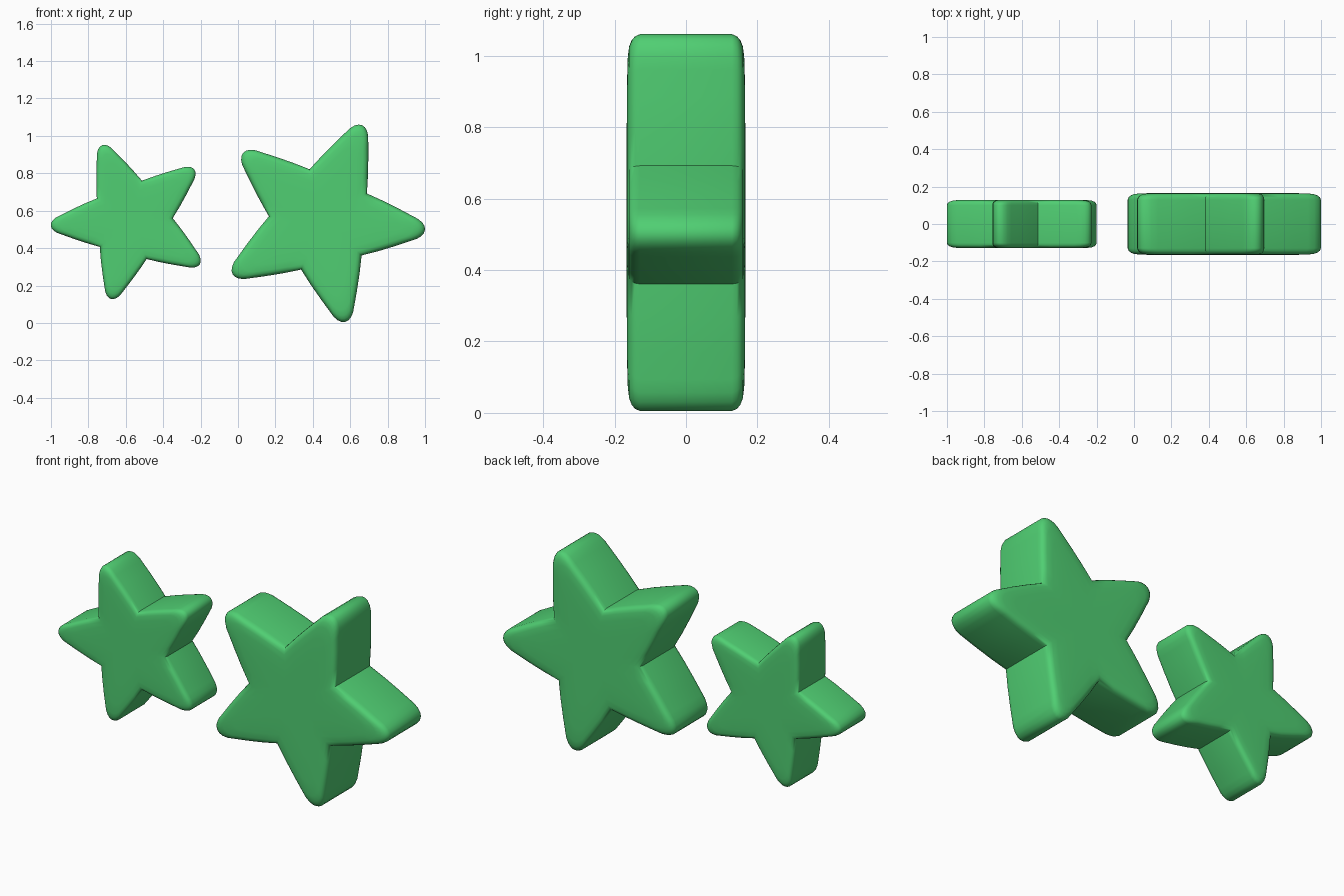
import bpy, bmesh
from math import cos, sin, radians

if "Cube" in bpy.data.objects:
    bpy.data.objects.remove(bpy.data.objects["Cube"])

mat = bpy.data.materials.new("green")
mat.diffuse_color = (0.08, 0.62, 0.17, 1)
mat.use_nodes = True
mat.node_tree.nodes["Principled BSDF"].inputs["Base Color"].default_value = mat.diffuse_color

# Half arm of the unit star: (distance along arm, half width), notch to tip
ARM = [(.229, .166), (.32, .134), (.41, .098), (.48, .068),
       (.515, .053), (.538, .036), (.551, .018), (.555, 0)]
# Rounded edge: (outline scale, depth below the front face)
EDGE = [(.25, 0), (.5, 0), (.75, .001), (.88, .003), (.935, .007),
        (.968, .014), (.988, .023), (1, .037)]
HALF_DEPTH = .166


def star_outline(angle):
    # notch, up one side, over the tip, down to just before the next notch
    arm = [(a, -w) for a, w in ARM] + [(a, w) for a, w in ARM[-2:0:-1]]
    pts = []
    for k in range(5):
        t = radians(angle + 72 * k)
        pts += [(a * cos(t) - w * sin(t), a * sin(t) + w * cos(t)) for a, w in arm]
    return pts


def star(name, x, z, size, angle):
    outline = star_outline(angle)
    levels = [(s, -HALF_DEPTH + d) for s, d in EDGE]
    levels += [(s, -y) for s, y in reversed(levels)]
    bm = bmesh.new()
    rings = [[bm.verts.new((px * s * size, y * size, pz * s * size))
              for px, pz in outline] for s, y in levels]
    n = len(outline)
    for r0, r1 in zip(rings, rings[1:]):
        for i in range(n):
            j = (i + 1) % n
            bm.faces.new((r0[i], r0[j], r1[j], r1[i]))
    # Front and back centres
    for ring, y in ((rings[0], -HALF_DEPTH), (rings[-1], HALF_DEPTH)):
        c = bm.verts.new((0, y * size, 0))
        for i in range(n):
            bm.faces.new((ring[i], ring[(i + 1) % n], c))
    bmesh.ops.recalc_face_normals(bm, faces=bm.faces)
    me = bpy.data.meshes.new(name)
    bm.to_mesh(me)
    bm.free()
    me.materials.append(mat)
    ob = bpy.data.objects.new(name, me)
    ob.location = (x, 0, z)
    bpy.context.collection.objects.link(ob)
    bpy.ops.object.select_all(action='DESELECT')
    ob.select_set(True)
    bpy.context.view_layer.objects.active = ob
    bpy.ops.object.shade_smooth_by_angle(angle=radians(45))


star("large_star", .447, .546, 1.0, -4.9)
star("small_star", -.569, .547, .78, 39.4)
